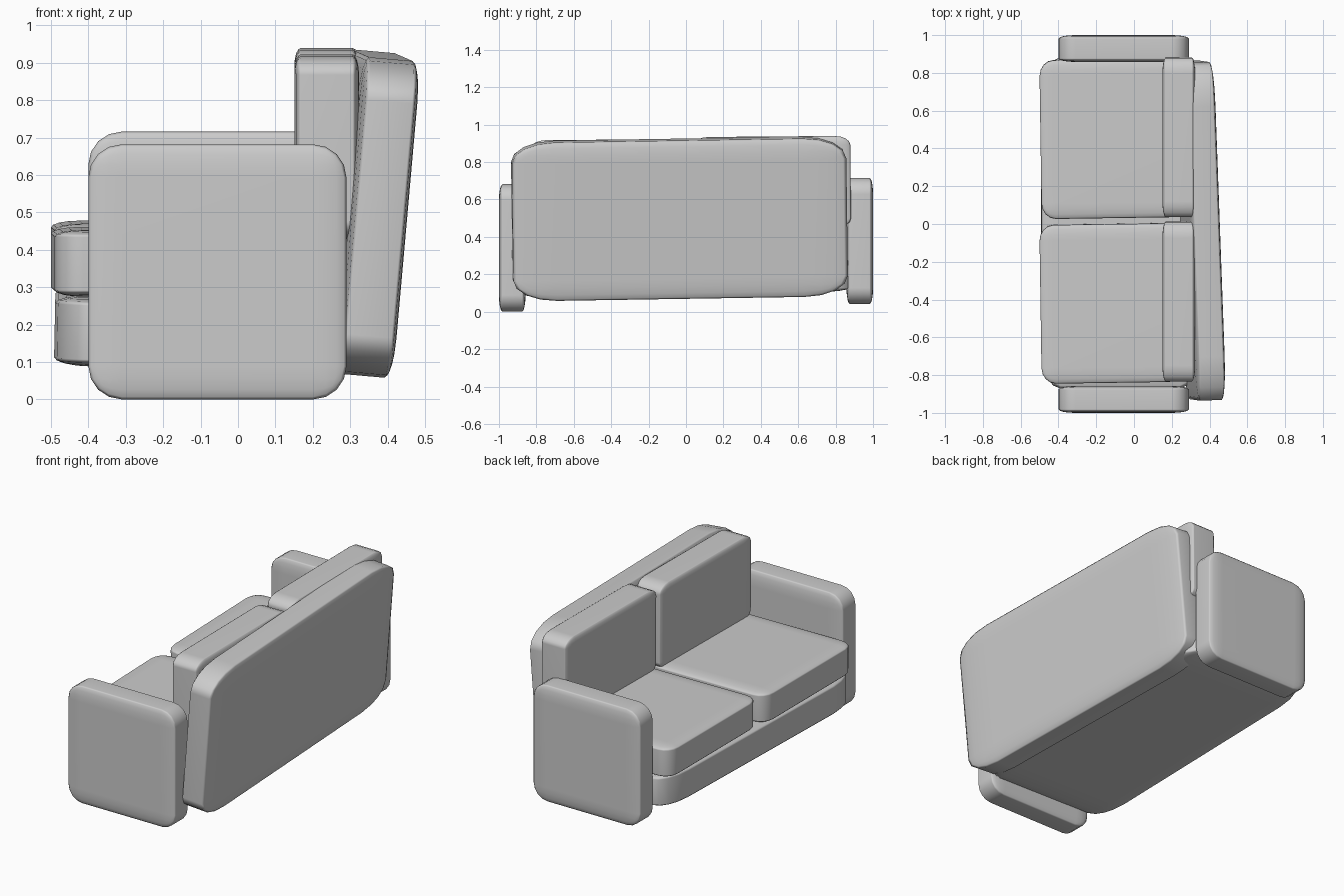
import bpy
import bmesh
from mathutils import Euler

if "Cube" in bpy.data.objects:
    bpy.data.objects.remove(bpy.data.objects["Cube"])


def soft_block(name, center, size, rot=(0, 0, 0), frac=0.12, segments=4):
    """Rounded unit cube stretched to size, so corners follow the proportions."""
    bm = bmesh.new()
    bmesh.ops.create_cube(bm, size=1.0)
    bmesh.ops.bevel(bm, geom=bm.edges[:], offset=frac, segments=segments,
                    profile=0.5, affect='EDGES')
    bmesh.ops.scale(bm, vec=size, verts=bm.verts)
    bmesh.ops.rotate(bm, cent=(0, 0, 0), matrix=Euler(rot).to_matrix(), verts=bm.verts)
    mesh = bpy.data.meshes.new(name)
    bm.to_mesh(mesh)
    bm.free()
    for p in mesh.polygons:
        p.use_smooth = True
    ob = bpy.data.objects.new(name, mesh)
    ob.location = center
    bpy.context.collection.objects.link(ob)
    # keep the broad faces flat-looking
    mod = ob.modifiers.new("weighted_normals", 'WEIGHTED_NORMAL')
    mod.keep_sharp = True
    return ob


TILT = 0.02  # the sofa rises slightly towards +y

# Arms
soft_block("arm_near", (-0.055, -0.929, 0.341), (0.69, 0.142, 0.682), frac=0.13)
soft_block("arm_far", (-0.055, 0.929, 0.378), (0.69, 0.142, 0.676), frac=0.13)

# Base under the seat
soft_block("base", (-0.075, 0.005, 0.19), (0.83, 1.75, 0.19), (TILT, 0.02, 0), frac=0.12)

# Leaning back panel
soft_block("back_panel", (0.347, -0.035, 0.497), (0.158, 1.79, 0.85),
           (0.016, 0.088, 0.038), frac=0.13)

# Seat and back cushions, one pair per side
for side, y_seat, y_back, dz in (("near", -0.42, -0.41, 0.0), ("far", 0.452, 0.459, 0.017)):
    soft_block("seat_cushion_" + side, (-0.12, y_seat, 0.368 + dz), (0.75, 0.84, 0.178),
               (TILT * 0.6, 0, 0.015), frac=0.1)
    soft_block("back_cushion_" + side, (0.237, y_back, 0.675 + dz), (0.173, 0.843, 0.49),
               (TILT * 0.4, 0, 0), frac=0.1)
